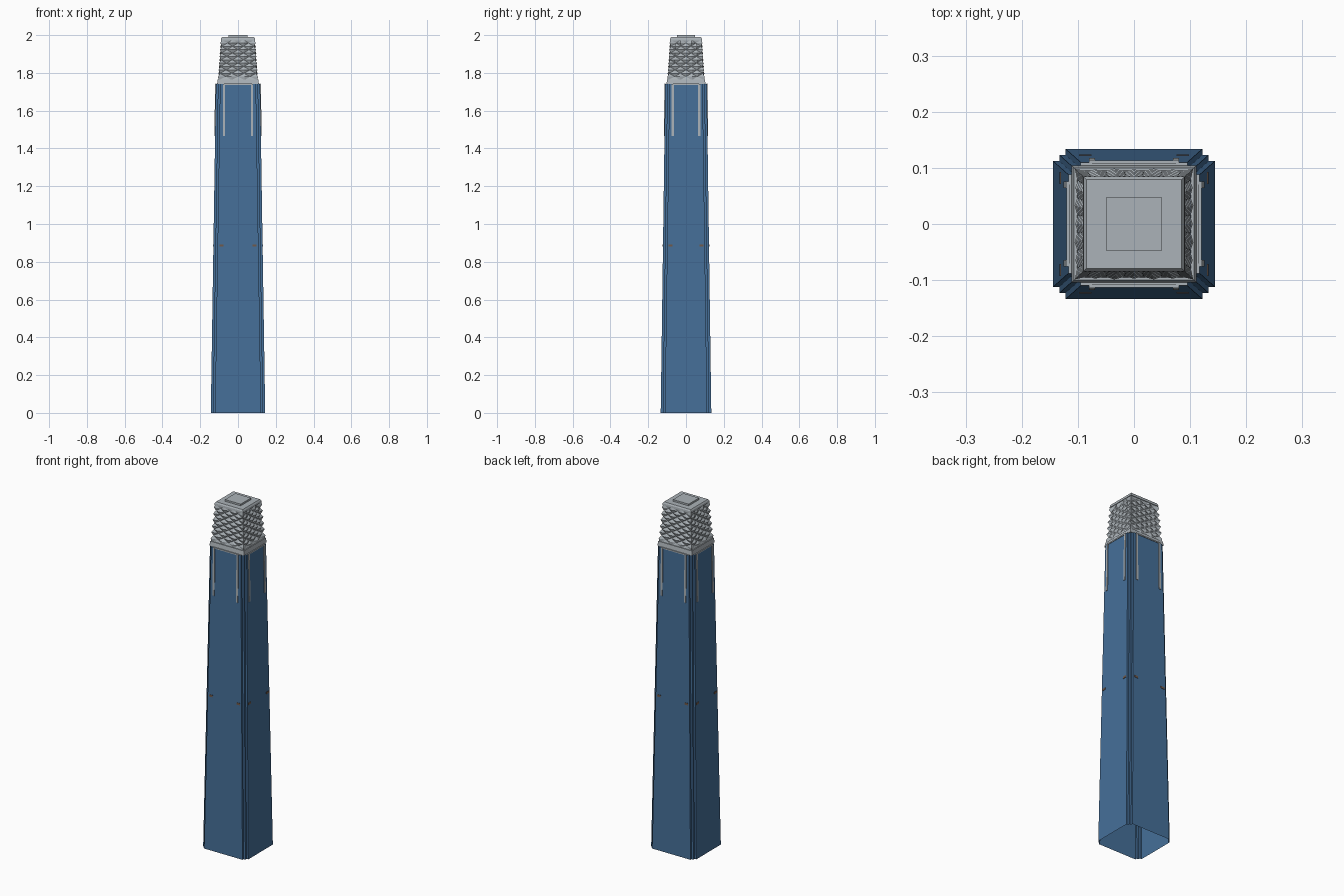
import bpy, bmesh
from mathutils import Vector

cube = bpy.data.objects.get("Cube")
if cube:
    bpy.data.objects.remove(cube)


def material(name, rgb):
    m = bpy.data.materials.new(name)
    m.use_nodes = True
    m.diffuse_color = (*rgb, 1)
    m.node_tree.nodes["Principled BSDF"].inputs["Base Color"].default_value = (*rgb, 1)
    return m


BLUE = material("blue glass", (0.06, 0.16, 0.32))
GREY = material("pale grey metal", (0.41, 0.45, 0.48))
BROWN = material("brown vent", (0.16, 0.10, 0.07))

SHAFT_TOP = 1.74
BASE_X, BASE_Y = 0.144, 0.134
TOP_X, TOP_Y = 0.117, 0.110


def half_size(z):
    """Half width and half depth of the tapered shaft at height z."""
    t = z / SHAFT_TOP
    return BASE_X + (TOP_X - BASE_X) * t, BASE_Y + (TOP_Y - BASE_Y) * t


def finish(name, bm, *mats):
    bmesh.ops.recalc_face_normals(bm, faces=bm.faces)
    mesh = bpy.data.meshes.new(name)
    bm.to_mesh(mesh)
    bm.free()
    for m in mats:
        mesh.materials.append(m)
    obj = bpy.data.objects.new(name, mesh)
    bpy.context.collection.objects.link(obj)
    return obj


def loft(bm, rings):
    """Skin a stack of closed rings; returns the vertex rings."""
    rows = [[bm.verts.new(p) for p in r] for r in rings]
    for a, b in zip(rows, rows[1:]):
        for i in range(len(a)):
            j = (i + 1) % len(a)
            bm.faces.new((a[i], a[j], b[j], b[i]))
    return rows


def stepped_ring(z):
    """Rectangle with two-step notched corners."""
    x, y = half_size(z)
    n = 0.011
    corner = [(x, y - 2 * n), (x - n, y - 2 * n), (x - n, y - n),
              (x - 2 * n, y - n), (x - 2 * n, y)]
    pts = []
    for sx, sy in ((1, 1), (-1, 1), (-1, -1), (1, -1)):
        part = corner if sx * sy > 0 else corner[::-1]
        pts += [(sx * px, sy * py, z) for px, py in part]
    return pts


# Tapered shaft, open underneath, with a grey roof rim
bm = bmesh.new()
rows = loft(bm, [stepped_ring(0), stepped_ring(SHAFT_TOP)])
bm.faces.new(rows[-1]).material_index = 1
finish("shaft", bm, BLUE, GREY)


def rect_ring(x, y, z):
    return [(x, y, z), (-x, y, z), (-x, -y, z), (x, -y, z)]


def block(name, mat, *levels):
    bm = bmesh.new()
    rows = loft(bm, [rect_ring(*l) for l in levels])
    bm.faces.new(rows[0])
    bm.faces.new(rows[-1])
    return finish(name, bm, mat)


# Collar, crown roof and roof hatch
block("collar", GREY, (0.111, 0.104, SHAFT_TOP), (0.107, 0.100, 1.765))
block("crown_roof", GREY, (0.091, 0.085, 1.972), (0.090, 0.084, 1.982), (0.085, 0.079, 1.99))
block("roof_hatch", GREY, (0.050, 0.047, 1.985), (0.050, 0.047, 2.0))

# Faceted crown: a lattice of diamond pyramids wrapped round four sides
LEVELS, SEGS = 12, 6
Z0, Z1 = 1.762, 1.976


def crown_ring(k):
    t = k / LEVELS
    z = Z0 + (Z1 - Z0) * t
    pts = []
    corners = [Vector(c) for c in ((1, 1), (-1, 1), (-1, -1), (1, -1))]
    for s in range(4):
        for i in range(SEGS):
            p = corners[s].lerp(corners[(s + 1) % 4], i / SEGS)
            relief = 0.0 if (k + i) % 2 else 0.009
            if k in (0, LEVELS):
                relief = 0.004
            x, y = 0.107 - 0.015 * t - relief, 0.100 - 0.014 * t - relief
            pts.append((p.x * x, p.y * y, z))
    return pts


bm = bmesh.new()
grid = [[bm.verts.new(p) for p in crown_ring(k)] for k in range(LEVELS + 1)]
for k in range(LEVELS):
    a, b = grid[k], grid[k + 1]
    for i in range(len(a)):
        j = (i + 1) % len(a)
        # valleys run between the recessed points
        if (k + i) % 2 == 0:
            tris = ((a[i], a[j], b[j]), (a[i], b[j], b[i]))
        else:
            tris = ((a[i], a[j], b[i]), (a[j], b[j], b[i]))
        for tri in tris:
            bm.faces.new(tri)
finish("faceted_crown", bm, GREY)


def wall_plate(name, mat, axis, side, u, width, z0, z1, depth):
    """Thin plate lying on a sloping shaft wall; u is the sideways position."""
    rings = []
    for z in (z0, z1):
        out = half_size(z)[1 - axis]
        ring = []
        for du, d in ((-1, -0.002), (1, -0.002), (1, depth), (-1, depth)):
            along, off = u + du * width / 2, side * (out + d)
            ring.append((along, off, z) if axis == 0 else (off, along, z))
        rings.append(ring)
    bm = bmesh.new()
    rows = loft(bm, rings)
    bm.faces.new(rows[0])
    bm.faces.new(rows[-1])
    return finish(name, bm, mat)


# Vertical fins, their top rail and small vents on all four walls
WALLS = (("front", 0, -1), ("back", 0, 1), ("left", 1, 1), ("right", 1, -1))
for wall, axis, side in WALLS:
    pos = 0.075 if axis == 0 else 0.070
    wall_plate(wall + "_rail", GREY, axis, side, 0, 2 * pos, 1.736, 1.743, 0.003)
    for label, s in (("a", -1), ("b", 1)):
        wall_plate(f"{wall}_fin_{label}", GREY, axis, side, s * pos, 0.011, 1.465, 1.742, 0.004)
        wall_plate(f"{wall}_vent_{label}", BROWN, axis, side, s * (pos + 0.012), 0.022, 0.88, 0.892, 0.002)
